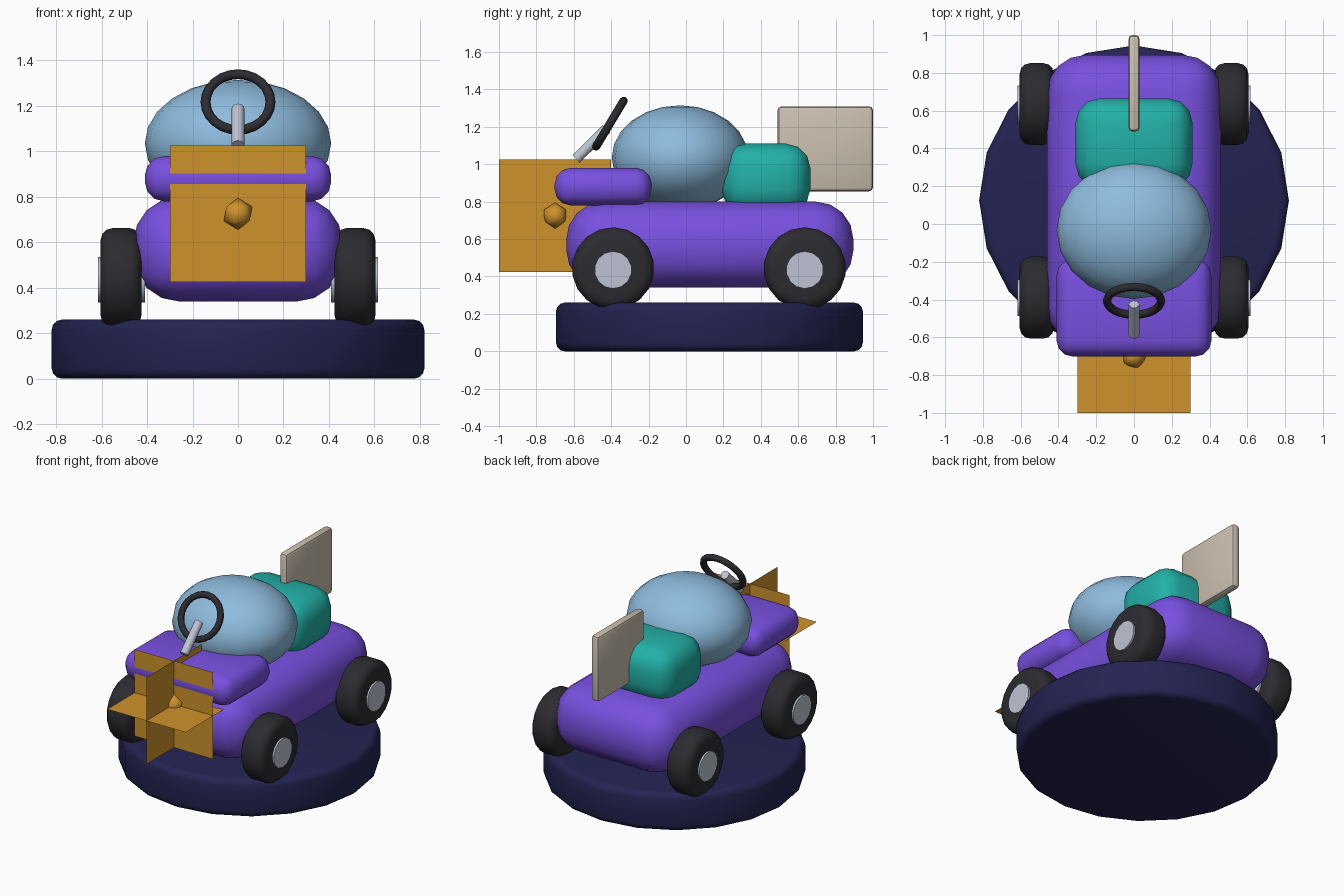
import bpy, math
from mathutils import Vector

if "Cube" in bpy.data.objects:
    bpy.data.objects.remove(bpy.data.objects["Cube"])


def material(name, rgb):
    m = bpy.data.materials.new(name)
    m.diffuse_color = (*rgb, 1)
    m.use_nodes = True
    m.node_tree.nodes["Principled BSDF"].inputs["Base Color"].default_value = m.diffuse_color
    return m


NAVY = material("navy", (0.017, 0.017, 0.085))
PURPLE = material("purple", (0.19, 0.08, 0.75))
ORANGE = material("orange", (0.62, 0.29, 0.025))
SKY = material("sky_blue", (0.27, 0.50, 0.73))
TEAL = material("teal", (0.016, 0.44, 0.39))
BEIGE = material("beige", (0.60, 0.53, 0.43))
BLACK = material("tyre_black", (0.025, 0.025, 0.03))
GREY = material("light_grey", (0.52, 0.55, 0.66))


def finish(name, mat, bevel=0, segments=3, angle=40):
    """Name, colour, round off and shade the active object."""
    ob = bpy.context.object
    ob.name = name
    ob.data.materials.append(mat)
    bpy.ops.object.transform_apply(location=False, rotation=False, scale=True)
    if bevel:
        mod = ob.modifiers.new("rounding", 'BEVEL')
        mod.width, mod.segments = bevel, segments
        mod.limit_method, mod.angle_limit = 'ANGLE', math.radians(40)
        bpy.ops.object.modifier_apply(modifier=mod.name)
    if angle:
        bpy.ops.object.shade_smooth_by_angle(angle=math.radians(angle))
    return ob


def box(name, mat, lo, hi, bevel, segments=3):
    lo, hi = Vector(lo), Vector(hi)
    bpy.ops.mesh.primitive_cube_add(size=1, location=(lo + hi) / 2)
    bpy.context.object.scale = hi - lo
    return finish(name, mat, bevel, segments)


def cylinder(name, mat, start, end, radius, sides, bevel=0, segments=3):
    start, end = Vector(start), Vector(end)
    axis = end - start
    bpy.ops.mesh.primitive_cylinder_add(
        vertices=sides, radius=radius, depth=axis.length,
        location=(start + end) / 2,
        rotation=axis.to_track_quat('Z', 'Y').to_euler())
    return finish(name, mat, bevel, segments)


# Round base
cylinder("base_disc", NAVY, (0, 0.125, 0), (0, 0.125, 0.26), 0.82, 20, 0.045)

# Kart body, hood, seat and tail fin
box("body", PURPLE, (-0.46, -0.64, 0.34), (0.46, 0.895, 0.80), 0.2, 4)
box("hood", PURPLE, (-0.41, -0.702, 0.78), (0.41, -0.185, 0.98), 0.085)
box("seat", TEAL, (-0.31, 0.19, 0.74), (0.31, 0.665, 1.11), 0.13)
box("tail_fin", BEIGE, (-0.03, 0.49, 0.855), (0.03, 1.0, 1.31), 0.022, 2)

# Domed canopy
bpy.ops.mesh.primitive_uv_sphere_add(segments=20, ring_count=12, radius=1,
                                     location=(0, -0.032, 1.035))
bpy.context.object.scale = (0.41, 0.365, 0.28)
finish("canopy", SKY, angle=60)

# Front burst: three crossed sheets around a small nub
CENTRE = (0, -0.7, 0.725)
for name, rot in (("level", (0, 0, 0)), ("cross", (math.pi / 2, 0, 0)),
                  ("upright", (0, math.pi / 2, 0))):
    bpy.ops.mesh.primitive_plane_add(size=0.6, location=CENTRE, rotation=rot)
    finish("burst_sheet_" + name, ORANGE, angle=0)
bpy.ops.mesh.primitive_ico_sphere_add(subdivisions=1, radius=0.07,
                                      location=CENTRE)
finish("burst_nub", ORANGE, angle=60)

# Wheels with hub caps
for side, s in (("left", -1), ("right", 1)):
    for end, y in (("front", -0.39), ("rear", 0.635)):
        cylinder(f"{end}_{side}_tyre", BLACK, (s * 0.425, y, 0.443),
                 (s * 0.605, y, 0.443), 0.22, 18, 0.055)
        cylinder(f"{end}_{side}_hub", GREY, (s * 0.41, y, 0.435),
                 (s * 0.617, y, 0.435), 0.1, 14)

# Steering column and wheel
cylinder("steering_column", GREY, (0, -0.588, 1.028), (0, -0.425, 1.19),
         0.028, 12)
bpy.ops.mesh.primitive_torus_add(
    major_radius=0.143, minor_radius=0.022, major_segments=24,
    minor_segments=8, location=(0, -0.407, 1.217),
    rotation=(math.radians(59), 0, 0))
finish("steering_wheel", BLACK, angle=60)
